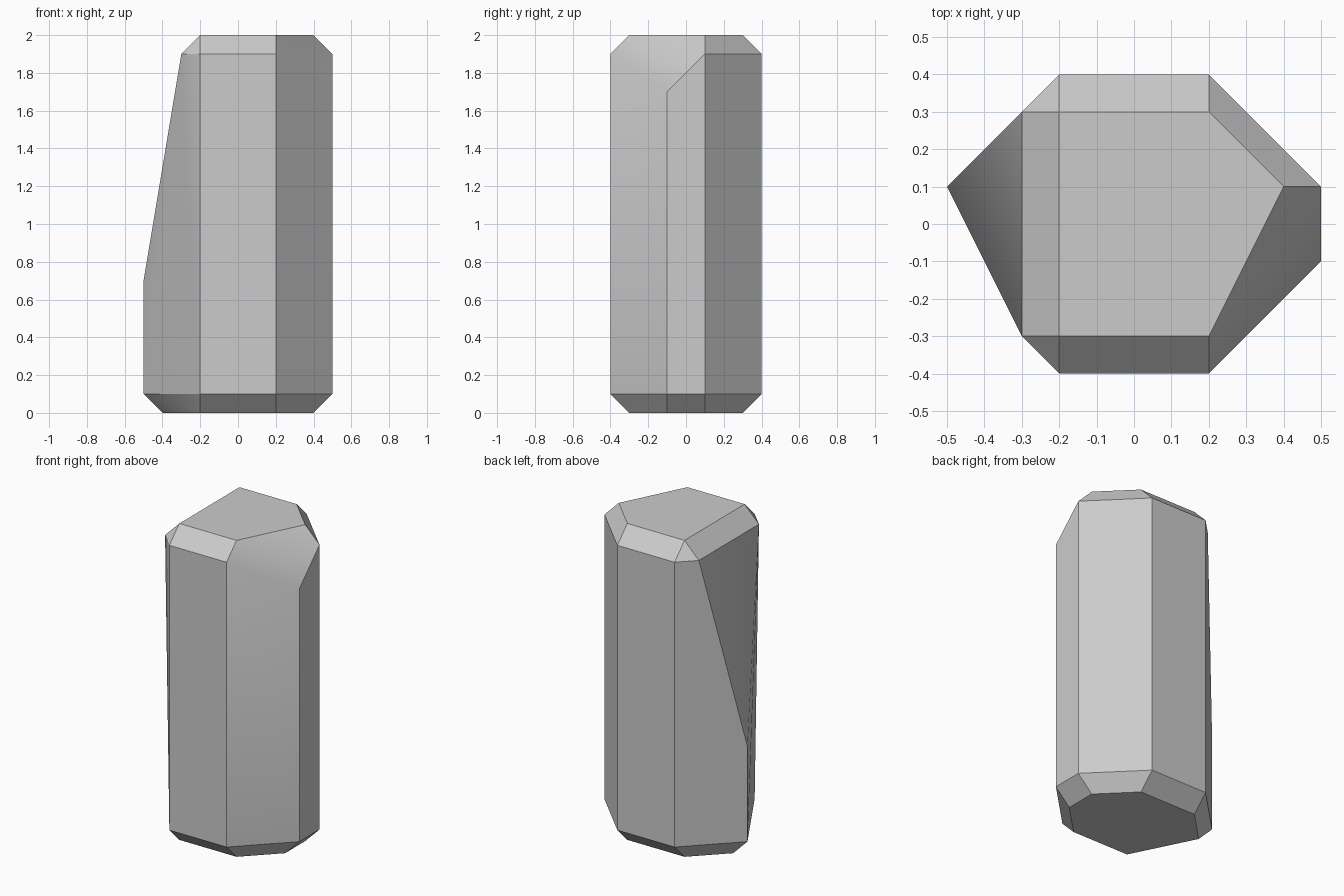
import bpy
import bmesh

cube = bpy.data.objects.get("Cube")
if cube:
    bpy.data.objects.remove(cube, do_unlink=True)

# Plain grey stone
grey = bpy.data.materials.new("grey_stone")
grey.use_nodes = True
colour = (0.6, 0.6, 0.6, 1)
grey.diffuse_color = colour
grey.node_tree.nodes["Principled BSDF"].inputs["Base Color"].default_value = colour

# Plan outlines of the foot, the body and the flat top
foot = [(-.2, .3), (.2, .3), (.4, .1), (.4, -.1), (.2, -.3), (-.2, -.3), (-.4, .1)]
body = [(-.2, .4), (.2, .4), (.5, .1), (.5, -.1), (.2, -.4), (-.2, -.4), (-.5, .1)]
cap = [(-.2, .3), (.2, .3), (.4, .1), (.2, -.3), (-.2, -.3)]
left_rim = [(-.3, .3), (-.3, -.3)]

# Height at which each body corner is cut off; the default is the shoulder
shoulder = 1.9
cut_height = {(.5, -.1): 1.7, (-.5, .1): .7}


def ring(outline, z):
    return [(x, y, z) for x, y in outline]


points = ring(foot, 0) + ring(body, .1) + ring(cap, 2) + ring(left_rim, shoulder)
points += [(x, y, cut_height.get((x, y), shoulder)) for x, y in body]

# Wrap the rings in a faceted skin and merge the flat facets
bm = bmesh.new()
for p in points:
    bm.verts.new(p)
bmesh.ops.convex_hull(bm, input=bm.verts[:])
bmesh.ops.dissolve_limit(bm, angle_limit=.01, verts=bm.verts[:], edges=bm.edges[:])
bmesh.ops.recalc_face_normals(bm, faces=bm.faces[:])

# Two broken corners blend softly into the facets below them
soft_edges = [{(.2, -.4, 1.9), (.5, -.1, 1.7)}, {(-.3, -.3, 1.9), (-.5, .1, .7)}]
for face in bm.faces:
    face.smooth = True
for edge in bm.edges:
    ends = {tuple(round(c, 2) for c in v.co) for v in edge.verts}
    edge.smooth = ends in soft_edges or edge.calc_face_angle(0) < .45

mesh = bpy.data.meshes.new("faceted_pillar")
bm.to_mesh(mesh)
bm.free()
mesh.materials.append(grey)
pillar = bpy.data.objects.new("faceted_pillar", mesh)
bpy.context.collection.objects.link(pillar)
